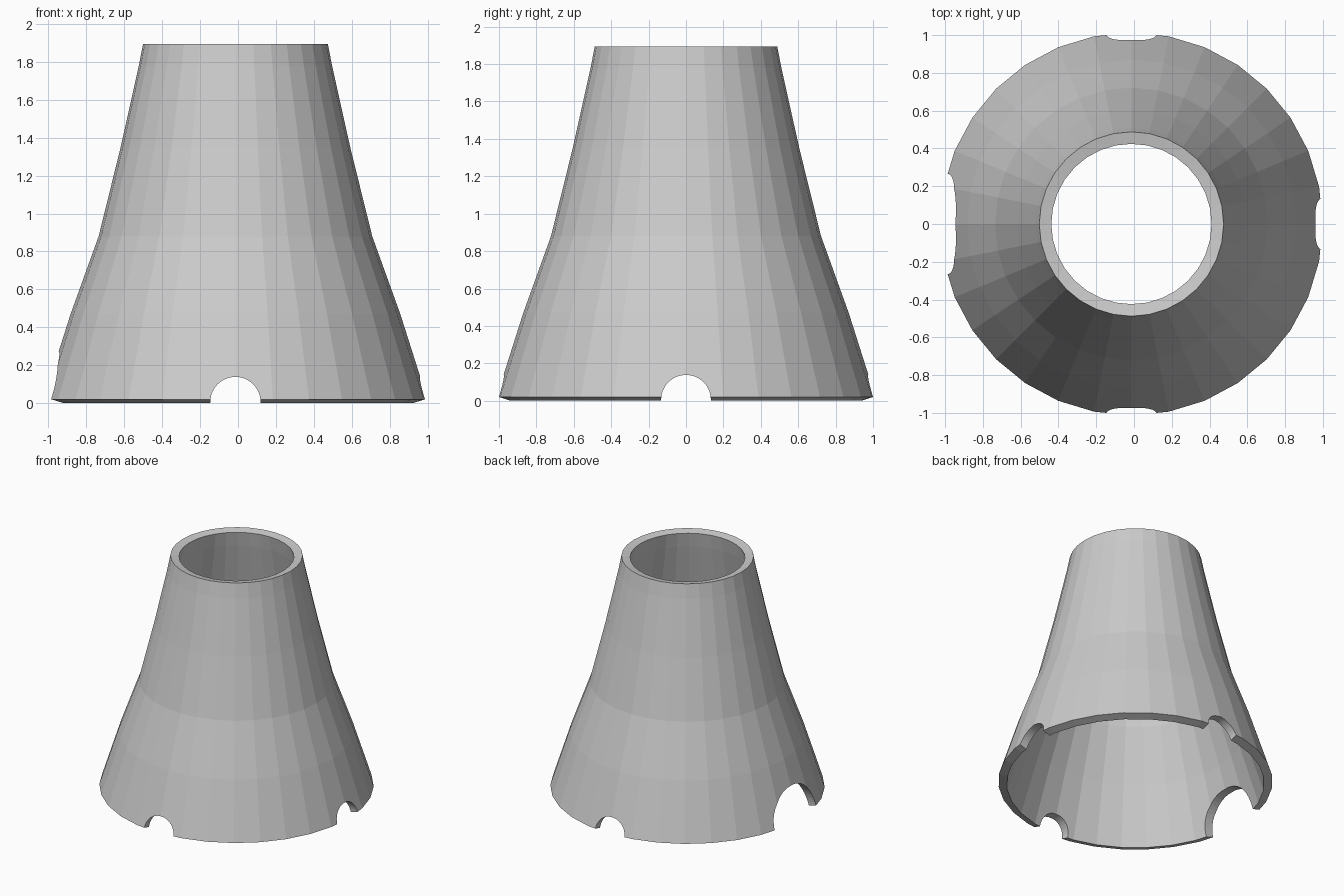
import bpy, bmesh
from math import cos, sin, pi

if "Cube" in bpy.data.objects:
    bpy.data.objects.remove(bpy.data.objects["Cube"])

CX = -0.0135      # axis of the cone
SIDES = 32
# outer profile: (radius, height)
PROFILE = [(1.013, 0.02), (0.87, 0.47), (0.722, 0.88),
           (0.607, 1.345), (0.51, 1.78), (0.488, 1.894)]

# flared low-poly shell, open at both ends
bm = bmesh.new()
rings = [[bm.verts.new((CX + r * cos(2 * pi * i / SIDES), r * sin(2 * pi * i / SIDES), z))
          for i in range(SIDES)] for r, z in PROFILE]
for low, high in zip(rings, rings[1:]):
    for i in range(SIDES):
        j = (i + 1) % SIDES
        bm.faces.new((low[i], low[j], high[j], high[i]))
mesh = bpy.data.meshes.new("flared_shell")
bm.to_mesh(mesh)
bm.free()
shell = bpy.data.objects.new("flared_shell", mesh)
bpy.context.collection.objects.link(shell)

# wall thickness, measured inward
wall = shell.modifiers.new("wall", 'SOLIDIFY')
wall.thickness = 0.065
wall.offset = -1


# arched notches in the bottom edge; the left one is larger
def notch(name, radius, dx, dy):
    bpy.ops.mesh.primitive_cylinder_add(
        vertices=48, radius=radius, depth=0.8,
        location=(CX + dx, dy, 0.005),
        rotation=(0, pi / 2, 0) if dx else (pi / 2, 0, 0))
    cutter = bpy.context.object
    cutter.name = name
    cutter.hide_render = True
    mod = shell.modifiers.new(name, 'BOOLEAN')
    mod.operation = 'DIFFERENCE'
    mod.solver = 'EXACT'
    mod.object = cutter
    return cutter


cutters = [notch("front_notch", 0.133, 0, -0.95),
           notch("back_notch", 0.133, 0, 0.95),
           notch("right_notch", 0.133, 0.95, 0),
           notch("left_notch", 0.267, -0.95, 0)]

# apply the modifiers and drop the cutters
bpy.ops.object.select_all(action='DESELECT')
bpy.context.view_layer.objects.active = shell
shell.select_set(True)
for mod in list(shell.modifiers):
    bpy.ops.object.modifier_apply(modifier=mod.name)
for cutter in cutters:
    bpy.data.objects.remove(cutter, do_unlink=True)
